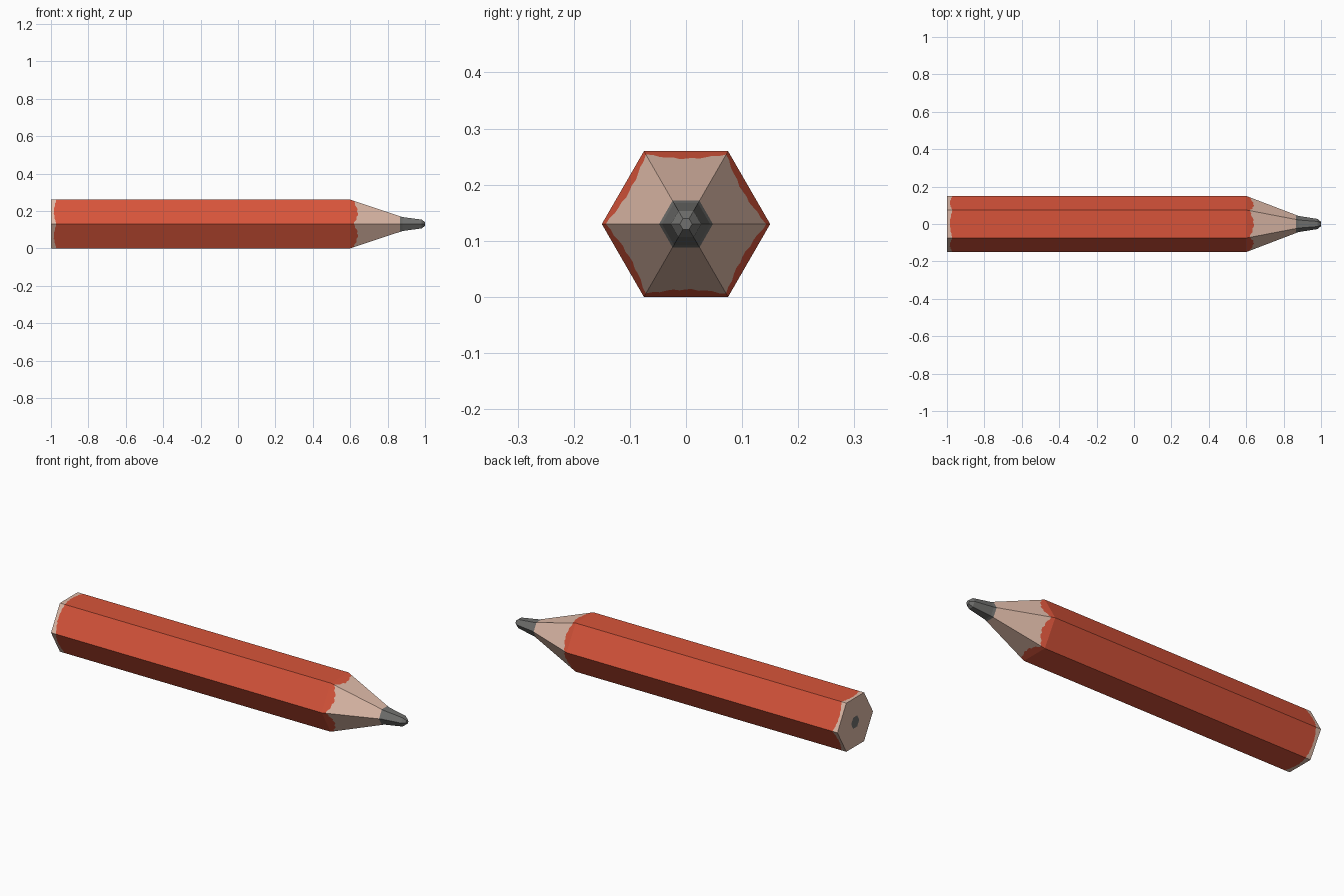
import bpy, bmesh, math

if "Cube" in bpy.data.objects:
    bpy.data.objects.remove(bpy.data.objects["Cube"])

R = 0.15                          # hexagon corner radius
ZC = R * math.cos(math.pi / 6)    # axis height, lower flat rests on z = 0
COLS = 12                         # columns per hexagon side
N = 6 * COLS


def srgb(r, g, b):
    return [(c / 255 / 12.92 if c < 11 else ((c / 255 + 0.055) / 1.055) ** 2.4) for c in (r, g, b)] + [1]


def material(name, rgb):
    m = bpy.data.materials.new(name)
    m.diffuse_color = srgb(*rgb)
    m.use_nodes = True
    m.node_tree.nodes["Principled BSDF"].inputs["Base Color"].default_value = m.diffuse_color
    return m


red = material("red paint", (215, 84, 58))
wood = material("pale wood", (222, 186, 168))
lead = material("grey lead", (112, 112, 110))


def hexagon(i):
    """Unit hexagon outline point (y, z) and the fraction along its side."""
    side, t = divmod(i, COLS)
    t /= COLS
    a, b = math.radians(60 * side), math.radians(60 * (side + 1))
    return (math.cos(a) * (1 - t) + math.cos(b) * t,
            math.sin(a) * (1 - t) + math.sin(b) * t, t)


def cone_radius(x):
    """Corner radius of the sharpened wood at x."""
    return R - max(0, x - 0.6) / 0.28 * (R - 0.043)


def paint_front(t, i):
    """Scalloped paint edge on the sharpened cone."""
    return 0.618 + 0.022 * math.sin(math.pi * t) + 0.004 * math.sin(i * 2.1)


def paint_back(t, i):
    """Uneven paint edge at the blunt end."""
    return -0.971 - 0.013 * math.sin(math.pi * t) + 0.002 * math.sin(i * 2.6)


def loft(name, rings, mat, cap_end=False):
    """Skin hexagonal rings; each is (x or edge function, radius or None for the cone)."""
    bm = bmesh.new()
    loops = []
    for x, r in rings:
        loop = []
        for i in range(N):
            y, z, t = hexagon(i)
            px = x(t, i) if callable(x) else x
            pr = cone_radius(px) if r is None else r
            loop.append(bm.verts.new((px, y * pr, ZC + z * pr)))
        loops.append(loop)
    for a, b in zip(loops, loops[1:]):
        for i in range(N):
            j = (i + 1) % N
            bm.faces.new((a[i], a[j], b[j], b[i]))
    if cap_end:
        bm.faces.new(loops[-1])
    me = bpy.data.meshes.new(name)
    bm.normal_update()
    bm.to_mesh(me)
    bm.free()
    me.materials.append(mat)
    ob = bpy.data.objects.new(name, me)
    bpy.context.collection.objects.link(ob)
    return ob


# lead core showing at the blunt end
loft("lead_end", [(-1, 0.034), (-1, 0.01)], lead, cap_end=True).data.flip_normals()
# bare wood at the blunt end, with its flat end face
loft("wood_end", [(-1, 0.034), (-1, R), (paint_back, R)], wood)
# painted casing, running a little way onto the cone
loft("painted_casing", [(paint_back, R), (0.6, R), (paint_front, None)], red)
# sharpened wood
loft("wood_cone", [(paint_front, None), (0.867, None)], wood)
# lead point
loft("lead_point", [(0.867, None), (0.88, 0.043), (0.982, 0.027), (1.0, 0.011)], lead, cap_end=True)

# make every surface face away from the pencil axis
for ob in bpy.context.collection.objects:
    bm = bmesh.new()
    bm.from_mesh(ob.data)
    bm.normal_update()
    for f in bm.faces:
        c = f.calc_center_median()
        out = c.copy()
        out.z -= ZC
        out.x = 0
        if abs(f.normal.x) > 0.95:
            out.xyz = (c.x, 0, 0)
        if f.normal.dot(out) < 0:
            f.normal_flip()
    bm.to_mesh(ob.data)
    bm.free()
